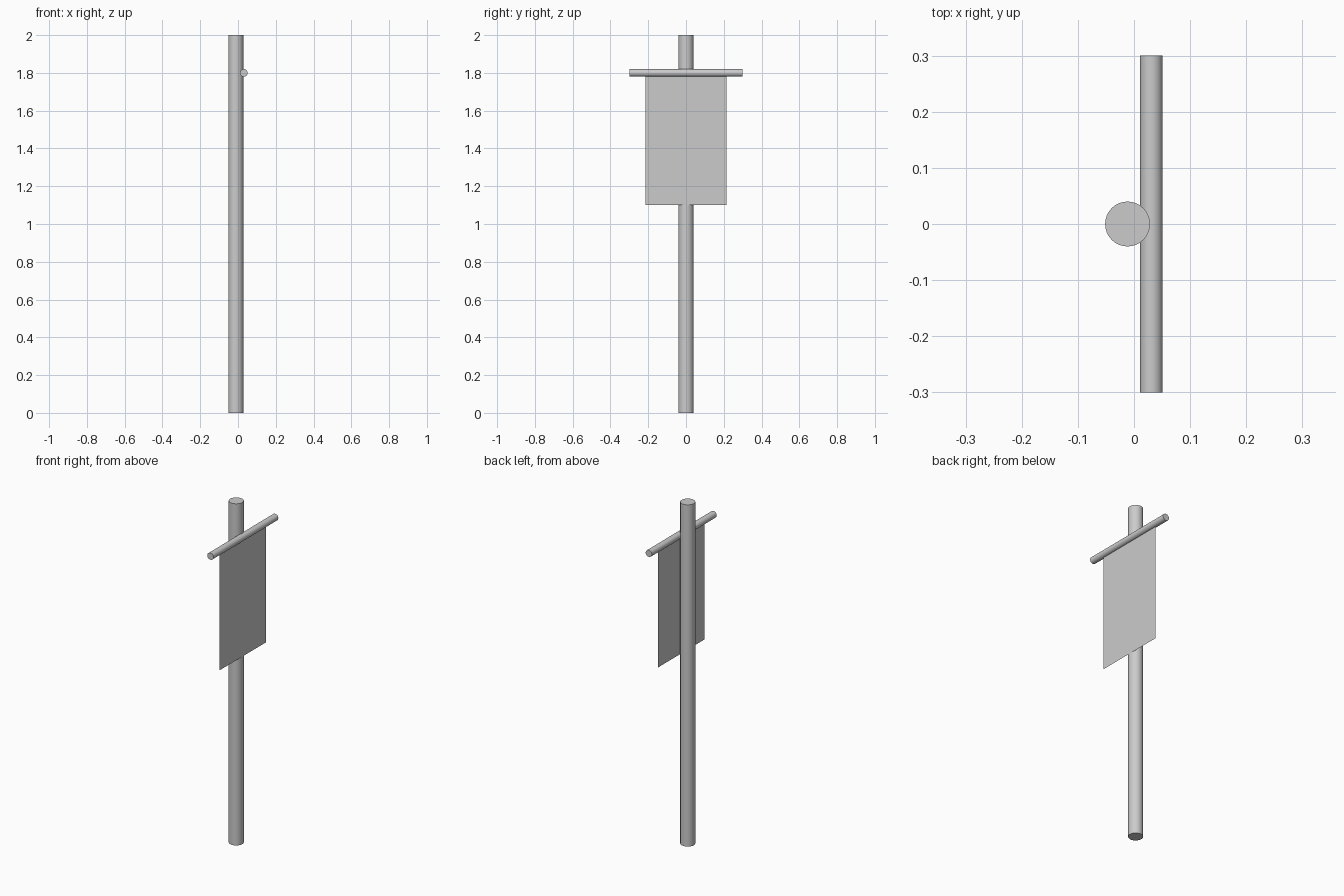
import bpy
from math import pi, radians

if "Cube" in bpy.data.objects:
    bpy.data.objects.remove(bpy.data.objects["Cube"])

POLE_X, BAR_X = -0.0115, 0.031


def rod(name, radius, length, location, rotation=(0, 0, 0)):
    bpy.ops.mesh.primitive_cylinder_add(vertices=32, radius=radius, depth=length,
                                        location=location, rotation=rotation)
    obj = bpy.context.object
    obj.name = name
    bpy.ops.object.shade_smooth_by_angle(angle=radians(30))
    return obj


# Upright pole
rod("pole", 0.04, 2.0, (POLE_X, 0, 1.0))

# Horizontal bar fixed to the right side of the pole
rod("crossbar", 0.02, 0.6, (BAR_X, 0, 1.8), (pi / 2, 0, 0))

# Single-sheet cloth hanging from the bar's centreline
bpy.ops.mesh.primitive_plane_add(size=1, location=(BAR_X, 0, 1.45),
                                 rotation=(0, pi / 2, 0))
banner = bpy.context.object
banner.name = "banner"
banner.scale = (0.70, 0.43, 1)
bpy.ops.object.transform_apply(location=False, rotation=True, scale=True)
